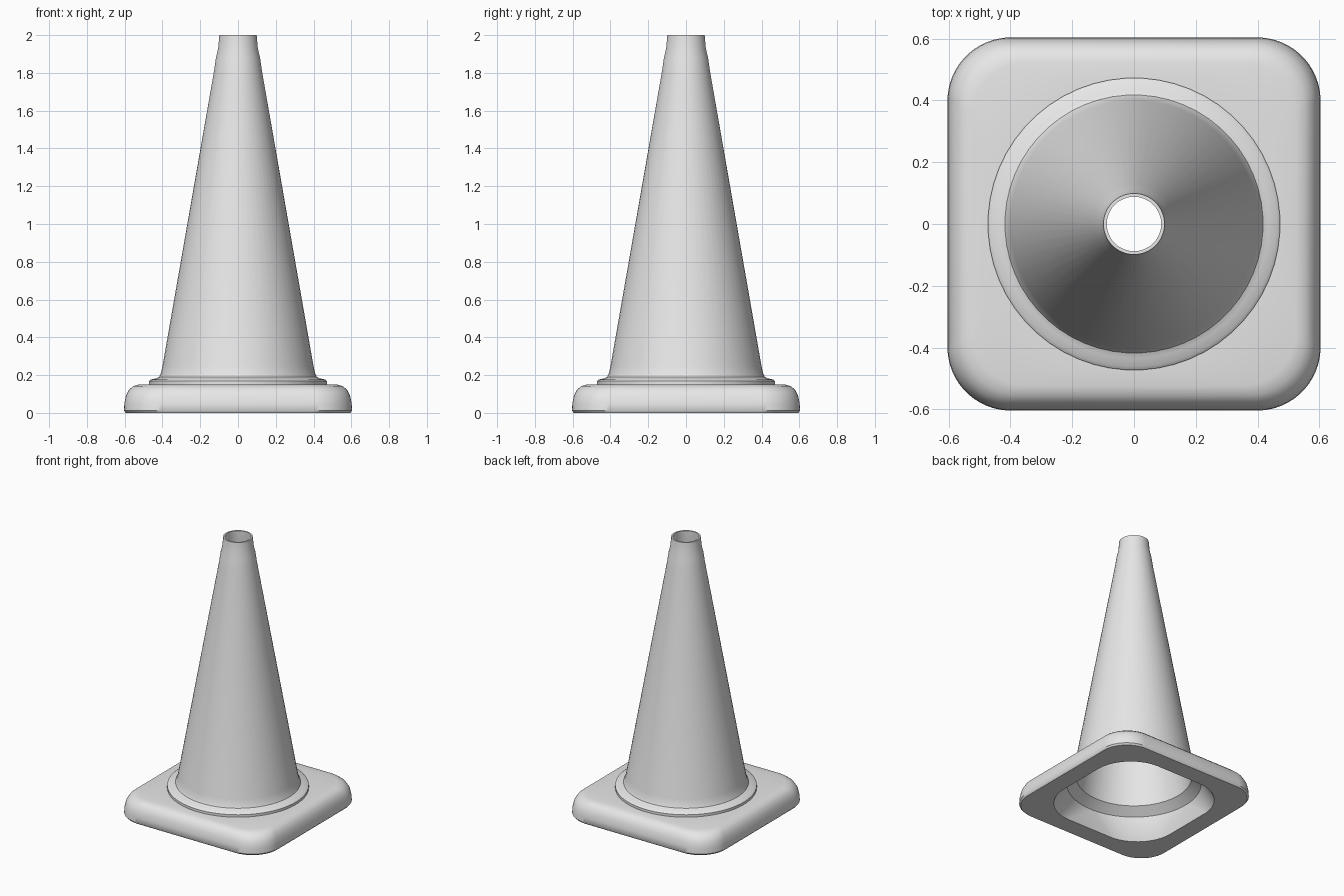
import bpy, bmesh, math

if "Cube" in bpy.data.objects:
    bpy.data.objects.remove(bpy.data.objects["Cube"])

grey = bpy.data.materials.new("light_grey")
grey.diffuse_color = (0.8, 0.8, 0.8, 1)
grey.use_nodes = True
grey.node_tree.nodes["Principled BSDF"].inputs["Base Color"].default_value = grey.diffuse_color


def ring_points(half, radius, z, n):
    """Rounded square outline; becomes a circle when half equals radius."""
    pts = []
    for q in range(4):
        mid = math.radians(45 + 90 * q)
        cx = (half - radius) * math.copysign(1, math.cos(mid))
        cy = (half - radius) * math.copysign(1, math.sin(mid))
        for i in range(n):
            a = math.radians(90 * (q + (i + 0.5) / n))
            pts.append((cx + radius * math.cos(a), cy + radius * math.sin(a), z))
    return pts


def closed_loft(name, rings, n=14):
    """Skin a closed cycle of rings into a hollow solid."""
    bm = bmesh.new()
    loops = [[bm.verts.new(p) for p in ring_points(*r, n)] for r in rings]
    for a, b in zip(loops, loops[1:] + loops[:1]):
        for i in range(4 * n):
            j = (i + 1) % (4 * n)
            bm.faces.new((a[i], a[j], b[j], b[i]))
    bmesh.ops.recalc_face_normals(bm, faces=bm.faces)
    mesh = bpy.data.meshes.new(name)
    bm.to_mesh(mesh)
    bm.free()
    obj = bpy.data.objects.new(name, mesh)
    bpy.context.collection.objects.link(obj)
    mesh.materials.append(grey)
    bpy.ops.object.select_all(action='DESELECT')
    obj.select_set(True)
    bpy.context.view_layer.objects.active = obj
    bpy.ops.object.shade_smooth_by_angle(angle=math.radians(40))
    return obj


# Square base: rounded rim outside, flared opening underneath
closed_loft("base", [
    (0.595, 0.20, 0.0), (0.604, 0.205, 0.012), (0.602, 0.205, 0.05),
    (0.594, 0.20, 0.09), (0.578, 0.195, 0.122), (0.555, 0.19, 0.142),
    (0.525, 0.18, 0.15), (0.45, 0.45, 0.15),
    (0.45, 0.45, 0.135), (0.465, 0.29, 0.0),
])

# Hollow cone with a stepped flange at the foot and a narrowed collar on top
cone_profile = [
    (0.473, 0.148), (0.473, 0.168), (0.462, 0.177), (0.435, 0.182),
    (0.418, 0.19), (0.409, 0.21), (0.40, 0.25),
    (0.127, 1.81), (0.117, 1.88), (0.105, 1.93), (0.099, 2.0),
    (0.088, 2.0), (0.09, 1.93), (0.105, 1.81),
    (0.386, 0.19), (0.45, 0.14),
]
closed_loft("cone", [(r, r, z) for r, z in cone_profile])
